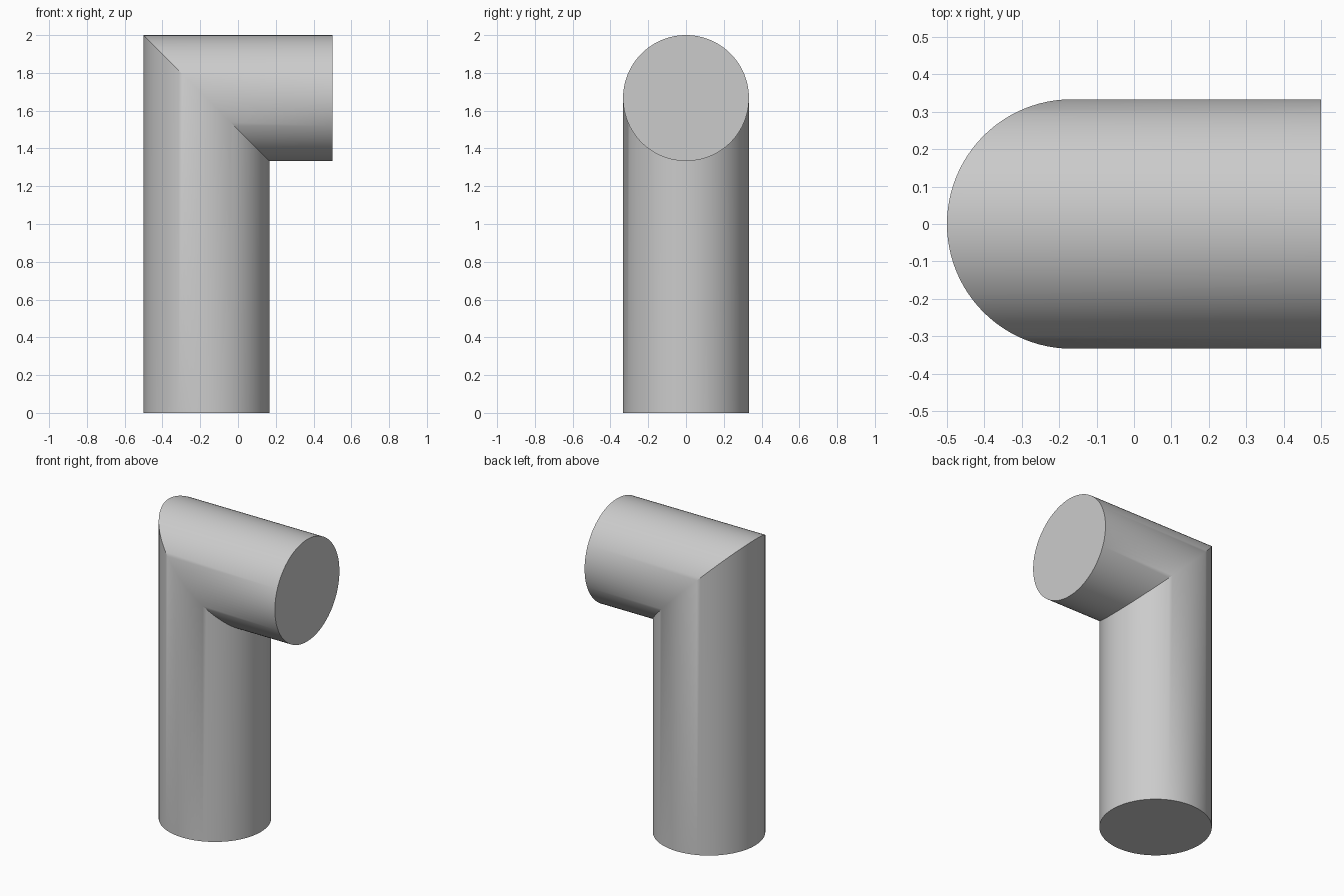
import bpy, bmesh
from math import cos, sin, tau, radians

if "Cube" in bpy.data.objects:
    bpy.data.objects.remove(bpy.data.objects["Cube"])

SIDES = 96
RADIUS = 1 / 3
AXIS_X = -1 / 6      # centre line of the upright
AXIS_Z = 5 / 3       # centre line of the arm
END_X = 0.5

grey = bpy.data.materials.new("light grey")
grey.use_nodes = True
colour = (0.6, 0.6, 0.6, 1)
grey.diffuse_color = colour
grey.node_tree.nodes["Principled BSDF"].inputs["Base Color"].default_value = colour

# Three matching rings: foot, 45 degree mitre, arm end
bm = bmesh.new()
foot, mitre, end = [], [], []
for i in range(SIDES):
    dx = RADIUS * cos(tau * i / SIDES)
    y = RADIUS * sin(tau * i / SIDES)
    foot.append(bm.verts.new((AXIS_X + dx, y, 0)))
    mitre.append(bm.verts.new((AXIS_X + dx, y, AXIS_Z - dx)))
    end.append(bm.verts.new((END_X, y, AXIS_Z - dx)))

# Walls of the upright and the arm
for low, high in ((foot, mitre), (mitre, end)):
    for i in range(SIDES):
        j = (i + 1) % SIDES
        bm.faces.new((low[i], low[j], high[j], high[i]))

# Flat end caps
bm.faces.new(foot[::-1])
bm.faces.new(end)
bmesh.ops.recalc_face_normals(bm, faces=bm.faces)

mesh = bpy.data.meshes.new("elbow_pipe")
bm.to_mesh(mesh)
bm.free()
mesh.materials.append(grey)
pipe = bpy.data.objects.new("elbow_pipe", mesh)
bpy.context.collection.objects.link(pipe)

# Smooth walls, crisp caps and mitre
bpy.ops.object.select_all(action="DESELECT")
pipe.select_set(True)
bpy.context.view_layer.objects.active = pipe
bpy.ops.object.shade_smooth_by_angle(angle=radians(30))
